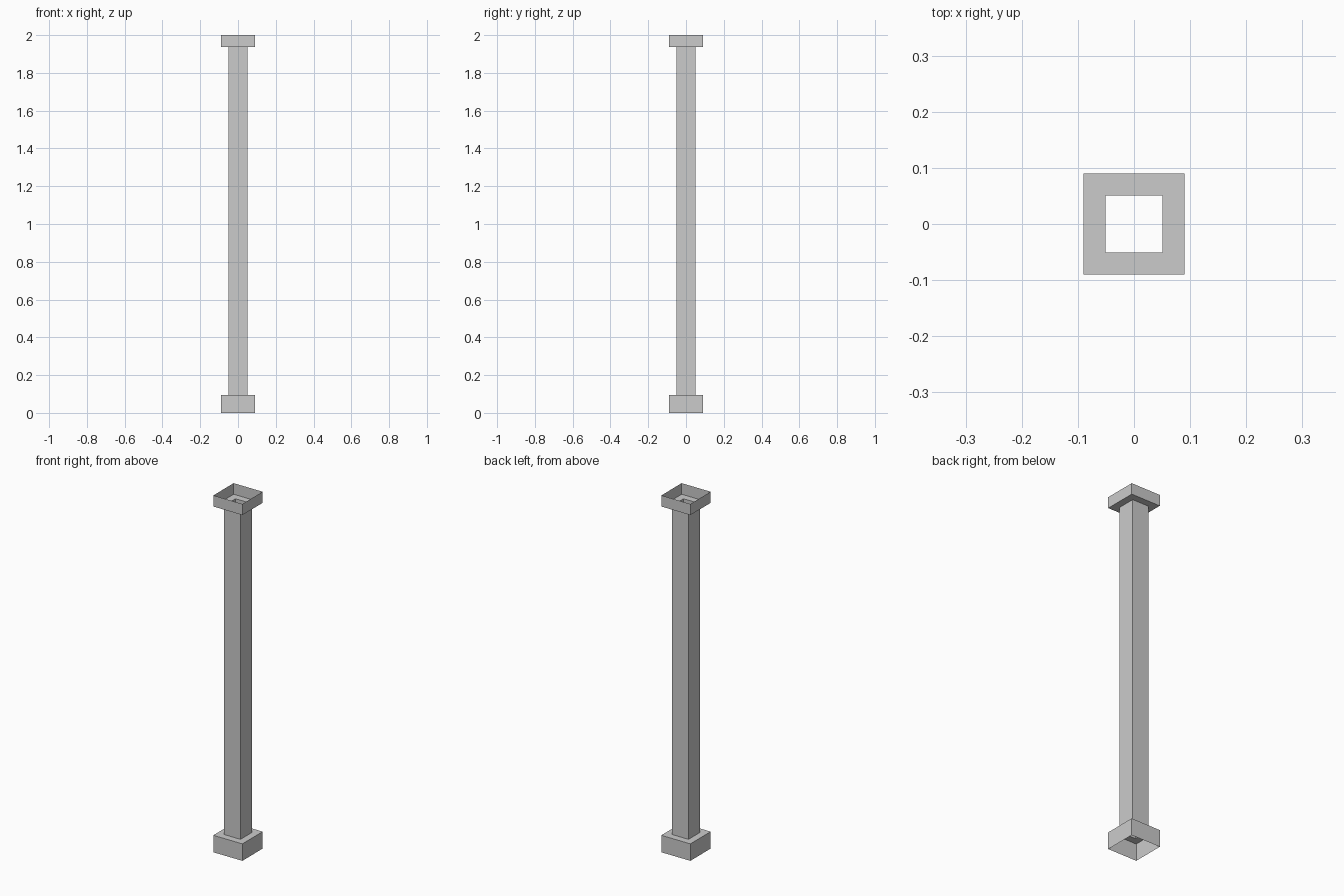
import bpy, bmesh

if "Cube" in bpy.data.objects:
    bpy.data.objects.remove(bpy.data.objects["Cube"])

# (half width, height) up the open, hollow square post
PROFILE = [(0.09, 0.0), (0.09, 0.095), (0.051, 0.095),
           (0.051, 1.938), (0.09, 1.938), (0.09, 2.0)]
CORNERS = [(-1, -1), (1, -1), (1, 1), (-1, 1)]


def square_shell(name, profile):
    """Skin a stack of square rings, leaving both ends open."""
    bm = bmesh.new()
    rings = [[bm.verts.new((x * r, y * r, z)) for x, y in CORNERS]
             for r, z in profile]
    for low, high in zip(rings, rings[1:]):
        for i in range(4):
            j = (i + 1) % 4
            bm.faces.new((low[i], low[j], high[j], high[i]))
    mesh = bpy.data.meshes.new(name)
    bm.to_mesh(mesh)
    bm.free()
    obj = bpy.data.objects.new(name, mesh)
    bpy.context.collection.objects.link(obj)
    return obj


# Plinth, shaft and capital as one continuous sheet
square_shell("square_column", PROFILE)
